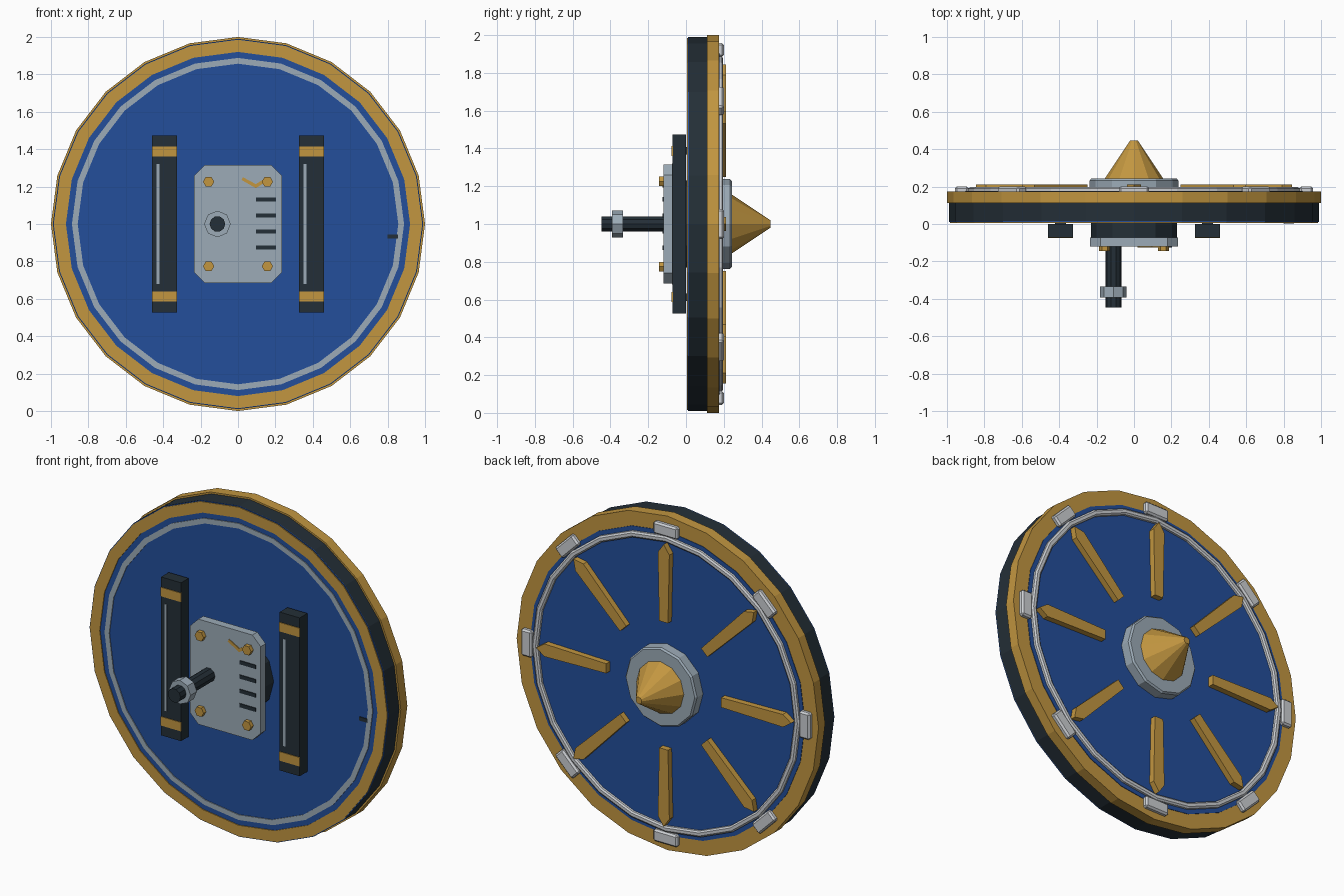
import bpy, bmesh, math
from mathutils import Matrix

if "Cube" in bpy.data.objects:
    bpy.data.objects.remove(bpy.data.objects["Cube"])


def material(name, rgb):
    m = bpy.data.materials.new(name)
    lin = [(c / 255 / 12.92) if c < 10 else ((c / 255 + 0.055) / 1.055) ** 2.4 for c in rgb]
    m.diffuse_color = (*lin, 1)
    m.use_nodes = True
    m.node_tree.nodes["Principled BSDF"].inputs["Base Color"].default_value = m.diffuse_color
    return m


BLUE = material("royal blue", (35, 78, 155))
GOLD = material("gold", (194, 150, 64))
DARK = material("dark slate", (36, 47, 55))
STEEL = material("steel", (156, 171, 183))
LIGHT = material("light silver", (204, 207, 211))
CZ = 1.0  # height of the disc centre


def finish(name, bm, mat, bevel=0):
    bmesh.ops.recalc_face_normals(bm, faces=bm.faces)
    me = bpy.data.meshes.new(name)
    bm.to_mesh(me)
    bm.free()
    me.materials.append(mat)
    ob = bpy.data.objects.new(name, me)
    bpy.context.collection.objects.link(ob)
    if bevel:
        b = ob.modifiers.new("bevel", "BEVEL")
        b.width, b.segments = bevel, 1
    return ob


def lathe(name, profile, sides, mat, x=0, z=0, closed=False, phase=0, bevel=0):
    """Spin (radius, y) points about the y axis; closed makes a ring, else the ends are capped."""
    bm = bmesh.new()
    rings = []
    for r, y in profile:
        angles = [phase + math.tau * i / sides for i in range(sides)]
        rings.append([bm.verts.new((x + r * math.cos(a), y, CZ + z + r * math.sin(a))) for a in angles])
    pairs = list(zip(rings, rings[1:]))
    if closed:
        pairs.append((rings[-1], rings[0]))
    else:
        bm.faces.new(rings[0])
        bm.faces.new(rings[-1])
    for a, b in pairs:
        for i in range(sides):
            j = (i + 1) % sides
            bm.faces.new((a[i], a[j], b[j], b[i]))
    return finish(name, bm, mat, bevel)


def ring(name, r0, r1, y0, y1, mat):
    return lathe(name, [(r0, y0), (r1, y0), (r1, y1), (r0, y1)], 24, mat, closed=True)


def plate(name, pts, y0, y1, mat, turn=0, bevel=0):
    """Extrude an (x, z) outline along y, turned about the disc centre."""
    bm = bmesh.new()
    a = [bm.verts.new((x, y0, z)) for x, z in pts]
    b = [bm.verts.new((x, y1, z)) for x, z in pts]
    bm.faces.new(a)
    bm.faces.new(b)
    n = len(pts)
    for i in range(n):
        j = (i + 1) % n
        bm.faces.new((a[i], a[j], b[j], b[i]))
    bm.transform(Matrix.Translation((0, 0, CZ)) @ Matrix.Rotation(turn, 4, "Y"))
    return finish(name, bm, mat, bevel)


def rect(x0, x1, z0, z1):
    return [(x0, z0), (x1, z0), (x1, z1), (x0, z1)]


# Disc body, rim and faces
lathe("disc_body", [(0.99, 0.015), (0.99, 0.112)], 24, DARK)
lathe("front_face", [(0.99, 0.010), (0.99, 0.015)], 24, BLUE)
ring("front_gold_ring", 0.92, 0.985, 0.005, 0.010, GOLD)
ring("front_steel_ring", 0.857, 0.888, 0.005, 0.010, STEEL)
lathe("back_rim", [(1.0, 0.112), (1.0, 0.174)], 24, GOLD)
lathe("back_face", [(0.912, 0.174), (0.912, 0.177)], 24, BLUE)
plate("front_mark", rect(0.80, 0.855, -0.078, -0.056), 0.004, 0.010, DARK)

# Raised ring on the back
lathe("back_ring", [(0.850, 0.174), (0.850, 0.190), (0.859, 0.197),
                    (0.876, 0.197), (0.886, 0.190), (0.886, 0.174)], 24, LIGHT, closed=True)

# Spokes and rim clips on the back
for i in range(8):
    t = i * math.tau / 8
    plate(f"spoke_{i}", [(-0.029, 0.38), (0.029, 0.38), (0.038, 0.79), (0, 0.845), (-0.038, 0.79)],
          0.174, 0.212, GOLD, t)
    plate(f"rim_clip_{i}", rect(-0.08, 0.08, 0.885, 0.957), 0.165, 0.201, LIGHT, t, 0.01)

# Hub and spike
lathe("back_hub", [(0.237, 0.174), (0.237, 0.233), (0.228, 0.243)], 12, STEEL)
lathe("spike", [(0.158, 0.24), (0.02, 0.447)], 12, GOLD)

# Grip bars on the front
for side, cx in (("left", -0.393), ("right", 0.393)):
    plate(f"{side}_grip_bar", rect(cx - 0.066, cx + 0.066, -0.474, 0.474), -0.072, 0.0, DARK)
    for s, end in ((1, "upper"), (-1, "lower")):
        plate(f"{side}_{end}_band", rect(cx - 0.067, cx + 0.067, s * 0.387 - 0.027, s * 0.387 + 0.027),
              -0.076, -0.070, GOLD)
        # Short pegs joining the bar to the disc
        plate(f"{side}_{end}_peg", rect(cx - 0.03, cx + 0.03, s * 0.387 - 0.02, s * 0.387 + 0.02),
              -0.01, 0.012, DARK)
    plate(f"{side}_grip_stripe", rect(cx - 0.043, cx - 0.027, -0.32, 0.32), -0.075, -0.070, STEEL)

# Mounting block and chamfered plate
lathe("mounting_block", [(0.23, -0.074), (0.23, 0.012)], 12, DARK)
W, H, C = 0.234, 0.315, 0.055
plate("mounting_plate", [(-W + C, -H), (W - C, -H), (W, -H + C), (W, H - C),
                         (W - C, H), (-W + C, H), (-W, H - C), (-W, -H + C)], -0.12, -0.072, STEEL)
for sx in (-1, 1):
    for sz in (-1, 1):
        lathe(f"bolt_{sx}_{sz}", [(0.03, -0.144), (0.03, -0.118)], 6, GOLD, sx * 0.157, sz * 0.226)

# Slots and tick mark on the plate
for i in range(4):
    z = 0.131 - i * 0.0857
    plate(f"slot_{i}", rect(0.096, 0.203, z - 0.011, z + 0.011), -0.125, -0.118, DARK)
plate("tick_mark", [(0.018, 0.236), (0.095, 0.192), (0.152, 0.227), (0.145, 0.244),
                    (0.095, 0.213), (0.027, 0.250)], -0.125, -0.118, GOLD)

# Rod and nut
lathe("rod", [(0.042, -0.447), (0.042, -0.115)], 10, DARK, -0.11)
lathe("rod_nut", [(0.071, -0.393), (0.071, -0.333)], 8, STEEL, -0.11)
